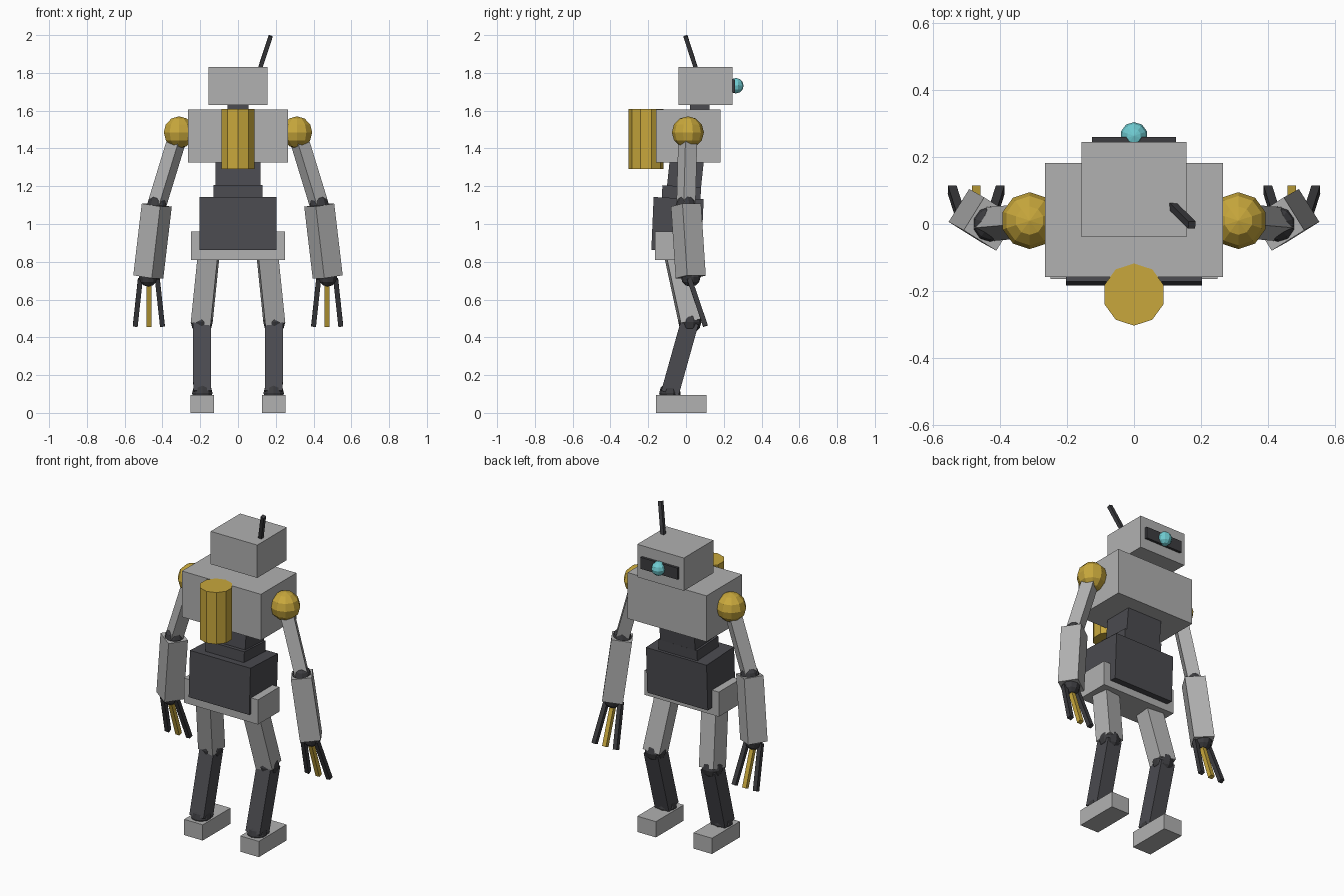
import bpy
import bmesh
from math import radians
from mathutils import Vector, Matrix

cube = bpy.data.objects.get("Cube")
if cube:
    bpy.data.objects.remove(cube, do_unlink=True)


def material(name, rgb):
    m = bpy.data.materials.new(name)
    m.use_nodes = True
    m.diffuse_color = (*rgb, 1)
    bsdf = next(n for n in m.node_tree.nodes if n.type == 'BSDF_PRINCIPLED')
    bsdf.inputs["Base Color"].default_value = (*rgb, 1)
    return m


GREY = material("light grey", (0.44, 0.44, 0.44))
DARK = material("charcoal", (0.07, 0.07, 0.08))
BLACK = material("near black", (0.045, 0.045, 0.05))
GOLD = material("gold", (0.58, 0.39, 0.045))
CYAN = material("cyan", (0.16, 0.6, 0.64))


def finish(name, bm, mat):
    mesh = bpy.data.meshes.new(name)
    bm.to_mesh(mesh)
    bm.free()
    mesh.materials.append(mat)
    obj = bpy.data.objects.new(name, mesh)
    bpy.context.collection.objects.link(obj)
    return obj


def box(name, center, size, mat, tilt=0):
    """Box, optionally tilted about the x axis (degrees)."""
    bm = bmesh.new()
    m = (Matrix.Translation(center) @ Matrix.Rotation(radians(tilt), 4, 'X')
         @ Matrix.Diagonal((*size, 1)))
    bmesh.ops.create_cube(bm, size=1, matrix=m)
    return finish(name, bm, mat)


def bar(name, low, high, width, mat, yaw=0):
    """Square bar running between two points, turned about its own axis."""
    low, high = Vector(low), Vector(high)
    axis = high - low
    turn = Vector((0, 0, 1)).rotation_difference(axis).to_matrix().to_4x4()
    m = (Matrix.Translation((low + high) / 2) @ turn
         @ Matrix.Rotation(radians(yaw), 4, 'Z')
         @ Matrix.Diagonal((width, width, axis.length, 1)))
    bm = bmesh.new()
    bmesh.ops.create_cube(bm, size=1, matrix=m)
    return finish(name, bm, mat)


def ball(name, center, radius, mat):
    bm = bmesh.new()
    bmesh.ops.create_uvsphere(bm, u_segments=10, v_segments=6, radius=radius,
                              matrix=Matrix.Translation(center))
    return finish(name, bm, mat)


# Head, visor and eye
box("head", (0, 0.103, 1.73), (0.314, 0.284, 0.2), GREY)
box("visor", (0, 0.25, 1.73), (0.25, 0.02, 0.07), BLACK)
ball("eye", (0, 0.264, 1.732), 0.041, CYAN)
bar("antenna", (0.112, 0.057, 1.81), (0.173, -0.003, 1.995), 0.022, BLACK)
box("neck", (0, 0.073, 1.615), (0.11, 0.105, 0.07), DARK)

# Torso
box("chest", (0, 0.012, 1.465), (0.532, 0.342, 0.28), GREY)
box("waist", (0, -0.005, 1.25), (0.236, 0.18, 0.22), DARK, -6)
box("waist_collar", (0, -0.025, 1.15), (0.26, 0.205, 0.1), DARK, -3)
box("abdomen", (0, -0.045, 0.997), (0.408, 0.265, 0.28), DARK, -2.5)
box("pelvis", (0, -0.062, 0.885), (0.5, 0.206, 0.15), GREY)

# Ten-sided tank on the chest
bm = bmesh.new()
bmesh.ops.create_cone(bm, cap_ends=True, segments=10, radius1=0.093, radius2=0.093,
                      depth=0.315, matrix=Matrix.Translation((0, -0.211, 1.45))
                      @ Matrix.Rotation(radians(90), 4, 'Z'))
lowest = min(bm.verts, key=lambda v: v.co.y)
# Keep a corner, not a flat side, pointing outwards
if abs(lowest.co.x) > 0.01:
    bmesh.ops.rotate(bm, verts=bm.verts, cent=(0, -0.211, 1.45),
                     matrix=Matrix.Rotation(radians(18), 3, 'Z'))
finish("tank", bm, GOLD)

# Limbs, built once per side
for side, s in (("left", 1), ("right", -1)):
    shoulder = (s * 0.312, 0.01, 1.485)
    elbow = (s * 0.43, 0, 1.1)
    wrist = (s * 0.475, 0.025, 0.72)
    hip = (s * 0.155, -0.058, 0.84)
    knee = (s * 0.192, 0.02, 0.48)
    ankle = (s * 0.189, -0.085, 0.105)

    # Arm
    ball(side + "_shoulder", shoulder, 0.085, GOLD)
    bar(side + "_upper_arm", elbow, shoulder, 0.073, GREY, s * 32)
    ball(side + "_elbow", elbow, 0.053, BLACK)
    bar(side + "_forearm", wrist, elbow, 0.116, GREY, s * 32)
    ball(side + "_wrist", wrist, 0.052, BLACK)

    # Fingers: the middle one is gold
    for finger, k, mat in (("outer", 1, BLACK), ("middle", 0, GOLD), ("inner", -1, BLACK)):
        root = (s * (0.472 + k * 0.045), 0.018, 0.71)
        tip = (s * (0.472 + k * 0.072), 0.103, 0.46)
        bar(side + "_" + finger + "_finger", tip, root, 0.026, mat)

    # Leg
    bar(side + "_thigh", knee, hip, 0.106, GREY, s * 6)
    ball(side + "_knee", knee, 0.061, BLACK)
    bar(side + "_shin", ankle, knee, 0.095, DARK)
    ball(side + "_ankle", ankle, 0.057, BLACK)
    box(side + "_foot", (s * 0.189, -0.025, 0.048), (0.125, 0.268, 0.096), GREY)
